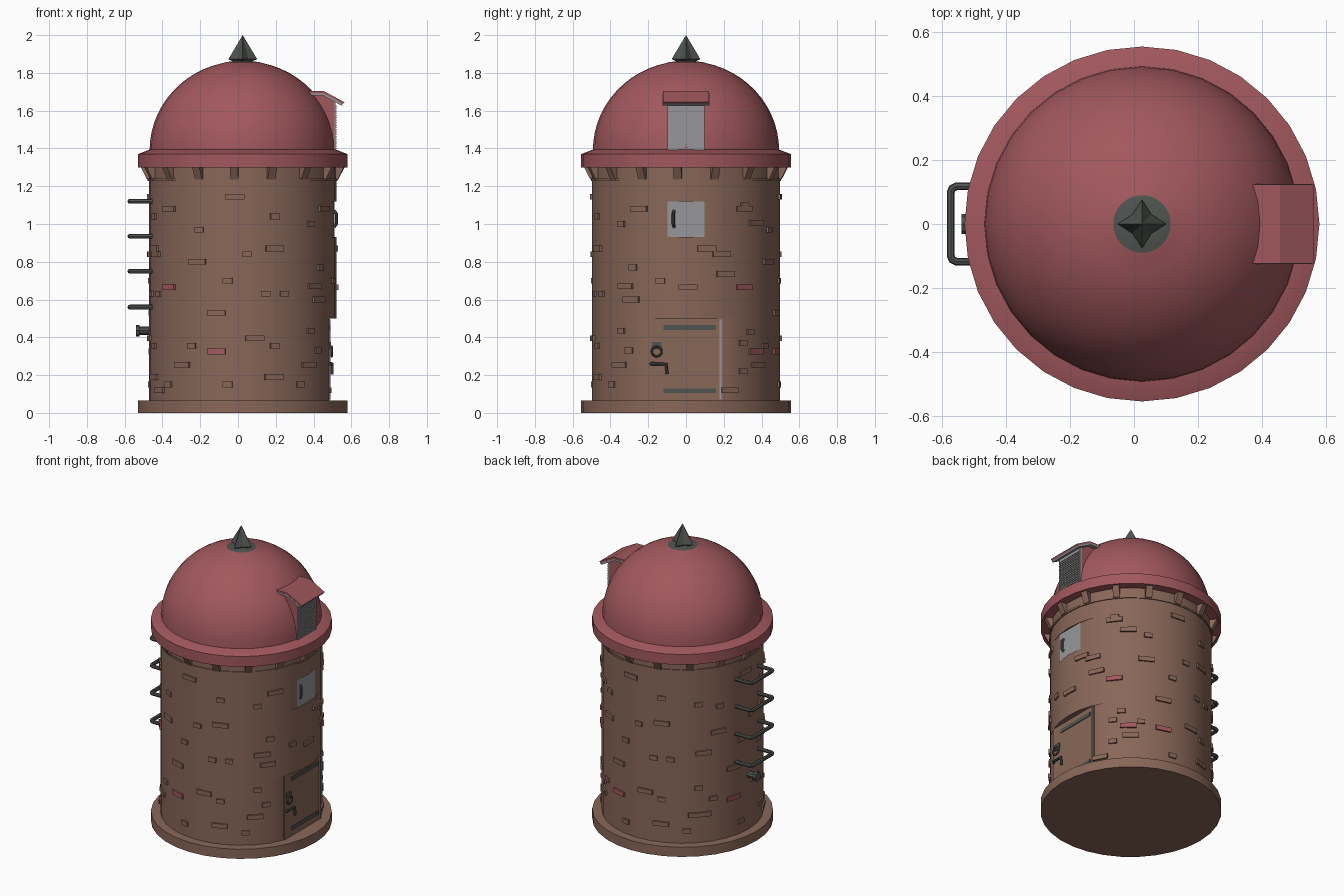
import bpy, bmesh, math
from mathutils import Matrix, Vector

if "Cube" in bpy.data.objects:
    bpy.data.objects.remove(bpy.data.objects["Cube"])

CX, R, N = 0.025, 0.497, 32          # tower axis, wall radius, sides


def mat(name, rgb):
    m = bpy.data.materials.new(name)
    m.diffuse_color = (*rgb, 1)
    m.use_nodes = True
    m.node_tree.nodes["Principled BSDF"].inputs["Base Color"].default_value = m.diffuse_color
    return m


BROWN = mat("brown_stone", (0.25, 0.135, 0.098))
RED = mat("dusty_red", (0.36, 0.098, 0.11))
IRON = mat("dark_iron", (0.08, 0.09, 0.08))
GREY = mat("light_grey", (0.31, 0.31, 0.32))


def finish(name, bm, mats, smooth=True):
    bmesh.ops.recalc_face_normals(bm, faces=bm.faces)
    me = bpy.data.meshes.new(name)
    bm.to_mesh(me)
    bm.free()
    for m in mats:
        me.materials.append(m)
    if smooth:
        me.shade_smooth()
        me.set_sharp_from_angle(angle=math.radians(30))
    ob = bpy.data.objects.new(name, me)
    bpy.context.collection.objects.link(ob)
    return ob


def lathe(name, prof, mats, rule=None, cap_top=True):
    """Revolve (radius, z[, max x]) points round the tower axis."""
    bm = bmesh.new()
    rings = []
    for p in prof:
        lim = p[2] if len(p) > 2 else 9
        rings.append([bm.verts.new((min(CX + p[0] * math.cos(2 * math.pi * i / N), lim),
                                    p[0] * math.sin(2 * math.pi * i / N), p[1])) for i in range(N)])
    for a, b in zip(rings, rings[1:]):
        for i in range(N):
            j = (i + 1) % N
            bm.faces.new((a[i], a[j], b[j], b[i]))
    bm.faces.new(rings[0])
    bm.faces.new(rings[-1])
    bmesh.ops.remove_doubles(bm, verts=bm.verts, dist=1e-5)
    if rule:
        for f in bm.faces:
            f.material_index = rule(f.calc_center_median())
    return finish(name, bm, mats)


def add_box(bm, lo, hi, mtx=Matrix()):
    lo, hi = Vector(lo), Vector(hi)
    m = mtx @ Matrix.Translation((lo + hi) / 2) @ Matrix.Diagonal((*(hi - lo), 1))
    return bmesh.ops.create_cube(bm, size=1, matrix=m)["verts"]


def boxes(name, items, m):
    bm = bmesh.new()
    for lo, hi in items:
        add_box(bm, lo, hi)
    return finish(name, bm, [m], False)


def prism(name, pts, y0, y1, mats):
    """Extrude an xz outline along y."""
    bm = bmesh.new()
    f = bm.faces.new([bm.verts.new((x, y0, z)) for x, z in pts])
    ext = bmesh.ops.extrude_face_region(bm, geom=[f])["geom"]
    bmesh.ops.translate(bm, vec=(0, y1 - y0, 0), verts=[v for v in ext if isinstance(v, bmesh.types.BMVert)])
    return finish(name, bm, mats, False)


def tube(name, pts, r, m, cyclic=False):
    cu = bpy.data.curves.new(name, 'CURVE')
    cu.dimensions, cu.bevel_depth, cu.bevel_resolution, cu.use_fill_caps = '3D', r, 2, True
    s = cu.splines.new('POLY')
    s.points.add(len(pts) - 1)
    for p, c in zip(s.points, pts):
        p.co = (*c, 1)
    s.use_cyclic_u = cyclic
    cu.materials.append(m)
    ob = bpy.data.objects.new(name, cu)
    bpy.context.collection.objects.link(ob)
    bpy.ops.object.select_all(action='DESELECT')
    ob.select_set(True)
    bpy.context.view_layer.objects.active = ob
    bpy.ops.object.convert(target='MESH')
    bpy.ops.object.shade_smooth_by_angle()


# base and wall, flattened on +x for door and window
DOOR = CX + R * math.cos(math.radians(22.5)) - 0.003
WIN = CX + R * math.cos(math.radians(11.25)) - 0.004
lathe("base", [(0.555, 0), (0.555, 0.065)], [BROWN])
lathe("wall", [(R, 0.06, DOOR), (R, 0.5, DOOR), (R, 0.5), (R, 0.93), (R, 0.93, WIN),
               (R, 1.12, WIN), (R, 1.12), (R, 1.31)], [BROWN])
lathe("collar", [(R, 1.228), (R + 0.006, 1.228), (R + 0.006, 1.24), (R, 1.24)], [BROWN])

# brackets under the rim
bm = bmesh.new()
for k in range(16):
    rot = Matrix.Translation((CX, 0, 0)) @ Matrix.Rotation(math.radians(22.5 * k - 5), 4, 'Z')
    vs = add_box(bm, (0.47, -0.021, 1.235), (0.54, 0.021, 1.302))
    for v in vs:
        if v.co.z < 1.25 and v.co.x > 0.5:
            v.co.x = 0.506
    bmesh.ops.transform(bm, matrix=rot, verts=vs)
finish("brackets", bm, [BROWN], False)

# rim and dome with iron cap
arc = [math.radians(a) for a in range(0, 80, 6)]
dome = [(0.493 * math.cos(a), 1.39 + 0.473 * math.sin(a)) for a in arc]
lathe("rim", [(0.48, 1.30), (0.555, 1.30), (0.555, 1.37), (0.485, 1.397)], [RED])
lathe("dome", dome + [(0.09, 1.857), (0.045, 1.862), (0.01, 1.864)], [RED, IRON],
      lambda c: int(c.z > 1.856))

# four-pointed finial
bm = bmesh.new()
tip = bm.verts.new((CX, 0, 2.0))
mid, low = [], []
for k in range(8):
    a, r = k * math.pi / 4, (0.076, 0.042)[k % 2]
    mid.append(bm.verts.new((CX + r * math.cos(a), r * math.sin(a), 1.873)))
    low.append(bm.verts.new((CX + 0.6 * r * math.cos(a), 0.6 * r * math.sin(a), 1.858)))
for k in range(8):
    j = (k + 1) % 8
    bm.faces.new((mid[k], mid[j], tip))
    bm.faces.new((low[k], low[j], mid[j], mid[k]))
bm.faces.new(low)
finish("finial", bm, [IRON], False)

# dormer with louvres and bent roof
prism("dormer_body", [(0.36, 1.38), (0.51, 1.38), (0.51, 1.655), (0.45, 1.685), (0.36, 1.685)], -0.098, 0.098, [RED])
boxes("dormer_panel", [((0.50, -0.098, 1.385), (0.516, 0.098, 1.65))], GREY)
boxes("louvres", [((0.514, -0.096, 1.395 + 0.0125 * k), (0.521, 0.096, 1.403 + 0.0125 * k))
                  for k in range(19)], GREY)
prism("dormer_roof", [(0.35, 1.69), (0.452, 1.69), (0.553, 1.635), (0.563, 1.645), (0.456, 1.703), (0.35, 1.703)],
      -0.123, 0.123, [RED])
prism("roof_trim", [(0.35, 1.68), (0.45, 1.68), (0.548, 1.627), (0.556, 1.636), (0.452, 1.692), (0.35, 1.692)],
      -0.1245, 0.1245, [GREY])

# door and window
boxes("door", [((DOOR - 0.03, -0.195, 0.065), (DOOR + 0.003, 0.195, 0.5))], BROWN)
D = DOOR + 0.003
boxes("hinge_post", [((D - 0.005, 0.177, 0.07), (D + 0.006, 0.187, 0.495))], GREY)
boxes("door_iron", [((D - 0.005, -0.12, z), (D + 0.005, 0.16, z + 0.025)) for z in (0.105, 0.44)]
      + [((D - 0.005, -0.18, 0.335), (D + 0.007, -0.13, 0.375))], IRON)
tube("door_ring", [(D + 0.012, -0.155 + 0.026 * math.cos(t * math.pi / 8), 0.325 + 0.026 * math.sin(t * math.pi / 8))
                   for t in range(16)], 0.006, IRON, True)
tube("door_lever", [(D, -0.185, 0.26), (D + 0.012, -0.18, 0.26), (D + 0.014, -0.105, 0.258),
                    (D + 0.014, -0.1, 0.205)], 0.009, IRON)
boxes("window", [((WIN - 0.02, -0.097, 0.93), (WIN + 0.002, 0.097, 1.12))], GREY)
tube("window_handle", [(WIN, -0.063, 0.985), (WIN + 0.012, -0.067, 1.0), (WIN + 0.012, -0.067, 1.055),
                       (WIN, -0.063, 1.07)], 0.009, IRON)

# ladder rungs and drain pipe on -x
for i, z in enumerate((0.56, 0.75, 0.935, 1.12)):
    half = [(-0.44, 0.118, z), (-0.555, 0.118, z), (-0.568, 0.112, z), (-0.573, 0.1, z)]
    tube(f"rung_{i + 1}", half + [(x, -y, zz) for x, y, zz in reversed(half)], 0.0125, IRON)
tube("drain_pipe", [(-0.45, 0, 0.435), (-0.53, 0, 0.435)], 0.022, IRON)
tube("drain_flange", [(-0.521, 0, 0.435), (-0.54, 0, 0.435)], 0.031, IRON)

# raised bricks: (offset across the side, z, width)
front = [(-.39, 1.08, .1), (-.04, 1.145, .1), (.17, 1.04, .05), (-.23, .97, .05), (.17, .87, .1), (.02, .84, .05),
         (-.46, .84, .1), (-.24, .8, .1), (-.08, .7, .05), (-.39, .665, .1), (.12, .63, .05), (.22, .63, .05),
         (.38, .67, .1), (.36, 1.0, .05), (-.14, .53, .1), (.065, .395, .1), (.36, .435, .05), (-.27, .355, .05),
         (.17, .355, .05), (-.14, .325, .1), (-.32, .255, .1), (.35, .255, .1), (.165, .19, .1),
         (-.08, .15, .05), (.305, .15, .05), (-.44, .12, .1)]
right = [(.11, .87, .1), (-.28, .77, .05), (.21, .735, .1), (-.135, .7, .05), (.01, .665, .1), (-.29, .6, .1),
         (.34, .43, .05), (.37, .325, .1), (.3, .22, .05), (-.25, 1.08, .1), (.37, 1.005, .1), (.31, 1.1, .05),
         (.3, .37, .05), (-.3, .33, .05)]
bm = bmesh.new()
sides = [(-90, front), (0, right), (90, front), (180, [b for b in front if abs(b[0]) < 0.34])]
for deg, bricks in sides:
    for u, z, w in bricks:
        rot = Matrix.Translation((CX, 0, 0)) @ Matrix.Rotation(math.radians(deg) + math.asin(u / R), 4, 'Z')
        add_box(bm, (0.47, -w / 2, z - 0.015), (0.505, w / 2, z + 0.015), rot)
        red = (u, z) in ((-.39, .665), (-.14, .325), (.37, .325))
        bm.faces.ensure_lookup_table()
        for f in bm.faces[-6:]:
            f.material_index = int(red)
finish("raised_bricks", bm, [BROWN, RED], False)
